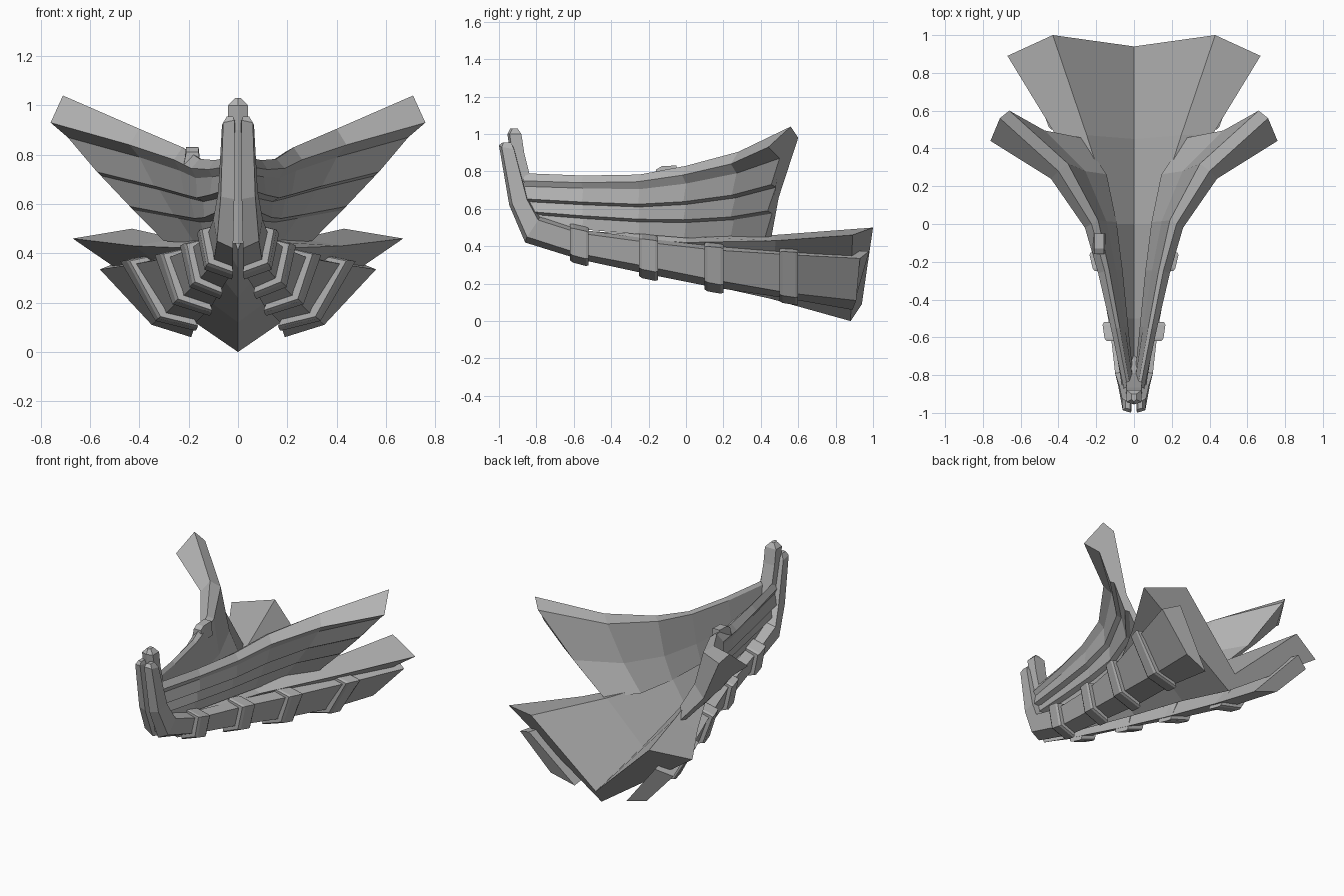
import bpy, bmesh
from mathutils import Vector

grey = bpy.data.materials.new("stone_grey")
grey.diffuse_color = (0.45, 0.45, 0.45, 1)


def loft(name, sections, side=1):
    """Skin a list of equal-length closed sections and cap both ends."""
    bm = bmesh.new()
    rings = [[bm.verts.new((p[0] * side, p[1], p[2])) for p in s] for s in sections]
    n = len(rings[0])
    for a, b in zip(rings, rings[1:]):
        for i in range(n):
            j = (i + 1) % n
            bm.faces.new((a[i], a[j], b[j], b[i]))
    bm.faces.new(rings[0])
    bm.faces.new(rings[-1][::-1])
    bmesh.ops.recalc_face_normals(bm, faces=bm.faces)
    me = bpy.data.meshes.new(name)
    bm.to_mesh(me)
    bm.free()
    me.materials.append(grey)
    ob = bpy.data.objects.new(name, me)
    bpy.context.collection.objects.link(ob)
    return ob


def lerp(a, b, t):
    return Vector(a).lerp(Vector(b), t)


# Hull: valley-shaped deck above a V keel (valley, ridge, outer edge, keel)
hull = [
    [(0, -.80, .45), (.02, -.80, .52), (.03, -.80, .50), (0, -.80, .41)],
    [(0, -.50, .39), (.05, -.50, .48), (.07, -.50, .46), (0, -.50, .34)],
    [(0, 0, .29), (.10, 0, .45), (.16, 0, .42), (0, 0, .22)],
    [(0, .45, .20), (.25, .47, .46), (.42, .48, .43), (0, .45, .12)],
    [(0, .94, .09), (.43, 1, .50), (.67, .89, .46), (0, .88, 0)],
]
sections = []
for v, r, e, k in hull:
    flip = lambda p: (-p[0], p[1], p[2])
    sections.append([v, r, e, k, flip(e), flip(r)])
loft("hull", sections)

# Centre stem post rising at the bow, with a peaked cap
stem = [(.012, -.94, -.90, 1.03), (.04, -.955, -.88, 1.0),
        (.04, -.94, -.865, .90), (.045, -.87, -.79, .60), (.04, -.84, -.70, .44)]
loft("stem_post", [[(-w, a + .012, z), (0, a, z), (w, a + .012, z), (w, b, z), (-w, b, z)]
                   for w, a, b, z in stem])

# Side rails: inner top, outer top, chine, inner bottom
rail = [
    [(.02, -.935, .955), (.045, -.935, .955), (.045, -.975, .955), (.02, -.98, .955)],
    [(.01, -.92, .93), (.065, -.92, .92), (.06, -.985, .93), (.015, -1, .94)],
    [(.02, -.845, .66), (.08, -.85, .65), (.07, -.93, .63), (.015, -.945, .62)],
    [(.03, -.78, .56), (.10, -.79, .54), (.085, -.85, .45), (.02, -.86, .42)],
    [(.06, -.57, .49), (.125, -.57, .47), (.10, -.57, .36), (.02, -.57, .33)],
    [(.12, -.20, .44), (.19, -.20, .42), (.16, -.20, .29), (.07, -.20, .25)],
    [(.21, .15, .40), (.29, .15, .38), (.23, .15, .22), (.11, .15, .18)],
    [(.34, .55, .375), (.43, .55, .355), (.30, .55, .15), (.17, .55, .12)],
    [(.46, .98, .375), (.56, .93, .335), (.35, .91, .11), (.19, .89, .06)],
]

# Bulwark stations: rim inner, rim top, rim outer, rim lower, panel foot
wing = [
    [(.02, -.86, .77), (.035, -.86, .79), (.055, -.87, .75), (.045, -.86, .72), (.02, -.84, .52)],
    [(.075, -.55, .76), (.095, -.55, .778), (.12, -.56, .74), (.105, -.55, .71), (.05, -.55, .49)],
    [(.13, -.25, .77), (.155, -.25, .783), (.19, -.26, .745), (.17, -.25, .705), (.08, -.25, .465)],
    [(.19, .02, .81), (.225, 0, .83), (.26, -.02, .78), (.235, 0, .735), (.11, 0, .445)],
    [(.35, .32, .865), (.40, .28, .905), (.44, .24, .84), (.40, .27, .79), (.16, .25, .44)],
    [(.66, .60, .98), (.71, .56, 1.04), (.76, .44, .93), (.69, .50, .87), (.29, .44, .45)],
]


def wing_section(inner, top, outer, low, foot):
    out = Vector((outer[0] - inner[0], outer[1] - inner[1], 0)).normalized()
    pts = [top, outer, low]
    # Lapped planks: each one flares out at its lower edge, then steps back
    for t in (1 / 3, 2 / 3):
        p = lerp(low, foot, t)
        pts += [p + out * .028, p - Vector((0, 0, .015))]
    pts += [Vector(foot) + out * .02, Vector(foot) - out * .02]
    pts += [lerp(low, foot, .5) - out * .03, inner]
    return pts


for side, tag in ((1, "right"), (-1, "left")):
    loft("side_rail_" + tag, rail, side)
    loft("bulwark_" + tag, [wing_section(*s) for s in wing], side)

    # Rib bands clasping the rail at four stations
    for i, idx in enumerate((4, 5, 6, 7)):
        prev, here, nxt = rail[idx - 1], rail[idx], rail[idx + 1]
        grow = [(-.01, 0, .022), (.035, 0, .015), (.03, 0, -.02), (0, 0, -.028)]
        ring = []
        for y in (-.05, -.035, .035, .05):
            other = prev if y < 0 else nxt
            bevel = .75 if abs(y) > .04 else 1
            sec = []
            for k in range(4):
                t = abs(y) / abs(other[k][1] - here[k][1])
                sec.append(lerp(here[k], other[k], t) + Vector(grow[k]) * bevel)
            ring.append(sec)
        loft("rib_%d_%s" % (i + 1, tag), ring, side)

# Small block on the left rim
loft("rim_block", [[(-.22, y, .76), (-.15, y, .74), (-.16, y, z), (-.21, y, z)]
                   for y, z in ((-.16, .81), (-.13, .828), (-.05, .832))])
